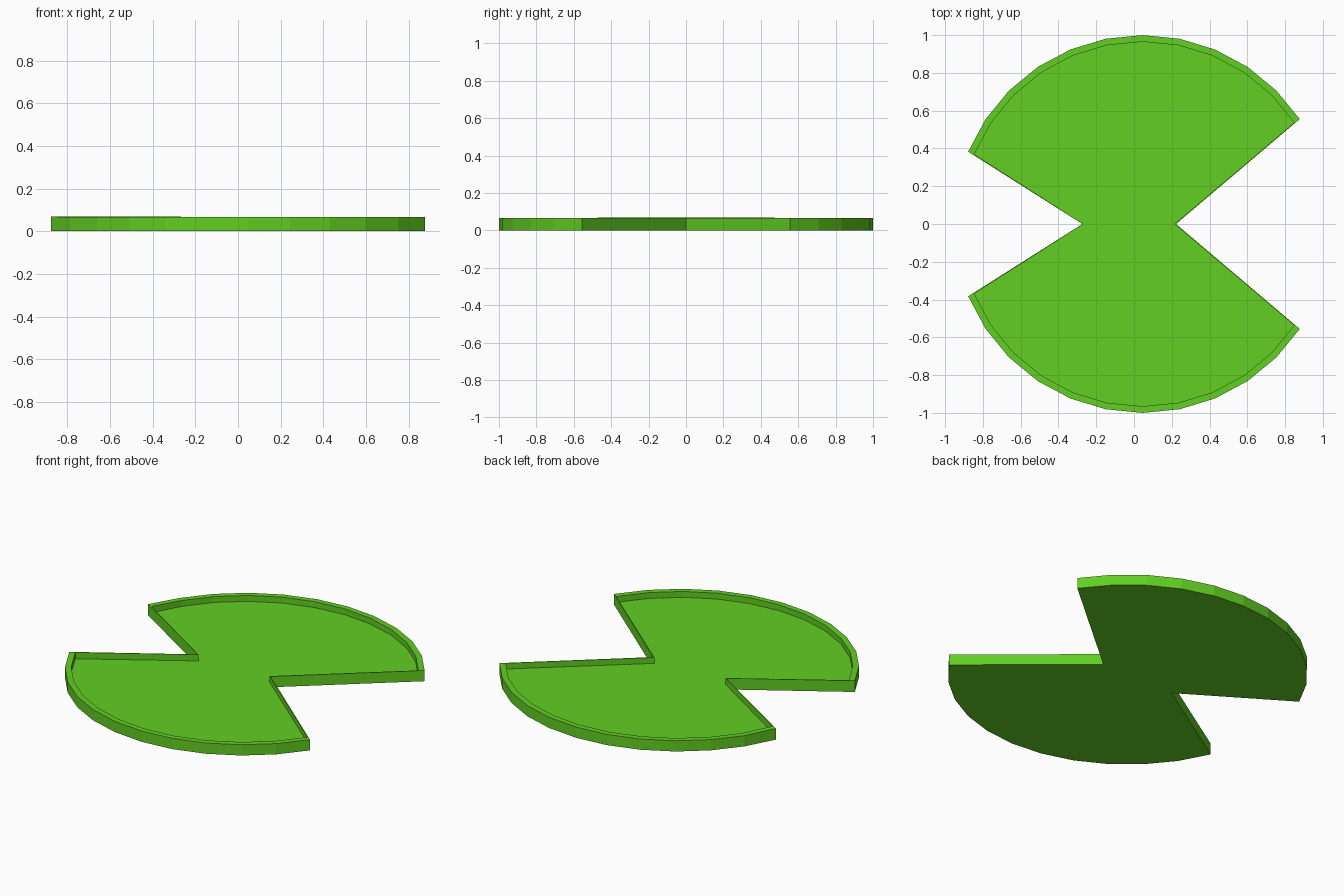
import bpy, bmesh
from math import cos, sin, radians

default = bpy.data.objects.get("Cube")
if default:
    bpy.data.objects.remove(default, do_unlink=True)

# Single colour
green = bpy.data.materials.new("leaf_green")
green.use_nodes = True
colour = (0.122, 0.62, 0.016, 1)
green.diffuse_color = colour
green.node_tree.nodes["Principled BSDF"].inputs["Base Color"].default_value = colour

SHIFT = 0.046            # moves the disc centre so the tray is centred in x
FLOOR, RIM, LEFT_RIM = 0.03, 0.066, 0.069


def outline(radius, right_tip, left_tip):
    """Half disc with a wedge cut away at each side, from tip to tip."""
    angles = [radians(33.75 + 11.25 * i) for i in range(12)]
    arc = [(radius * cos(a) + SHIFT, radius * sin(a)) for a in angles]
    return [(right_tip, 0)] + arc + [(left_tip, 0)]


outer = outline(1.0, 0.223, -0.273)
inner = outline(0.965, 0.213, -0.268)

bm = bmesh.new()


def ring(points, heights):
    return [bm.verts.new((x, y, z)) for (x, y), z in zip(points, heights)]


n = len(outer)
rim_heights = [RIM] * (n - 2) + [LEFT_RIM] * 2
rings = [ring(outer, [0] * n), ring(outer, rim_heights),
         ring(inner, rim_heights), ring(inner, [FLOOR] * n)]

# Outer wall, rim top and inner wall
for low, high in zip(rings, rings[1:]):
    for i in range(n - 1):
        bm.faces.new((low[i], low[i + 1], high[i + 1], high[i]))
# Underside and recessed floor
bm.faces.new(rings[0])
bm.faces.new(rings[-1])
bmesh.ops.recalc_face_normals(bm, faces=bm.faces)
if next(f for f in bm.faces if len(f.verts) == n).normal.z > 0:
    bmesh.ops.reverse_faces(bm, faces=bm.faces)

mesh = bpy.data.meshes.new("notched_tray")
bm.to_mesh(mesh)
bm.free()
mesh.materials.append(green)
tray = bpy.data.objects.new("notched_tray", mesh)
bpy.context.collection.objects.link(tray)

# Second half, meeting the first along the centre seam
mirror = tray.modifiers.new("other_half", 'MIRROR')
mirror.use_axis = (False, True, False)
mirror.use_mirror_merge = False
